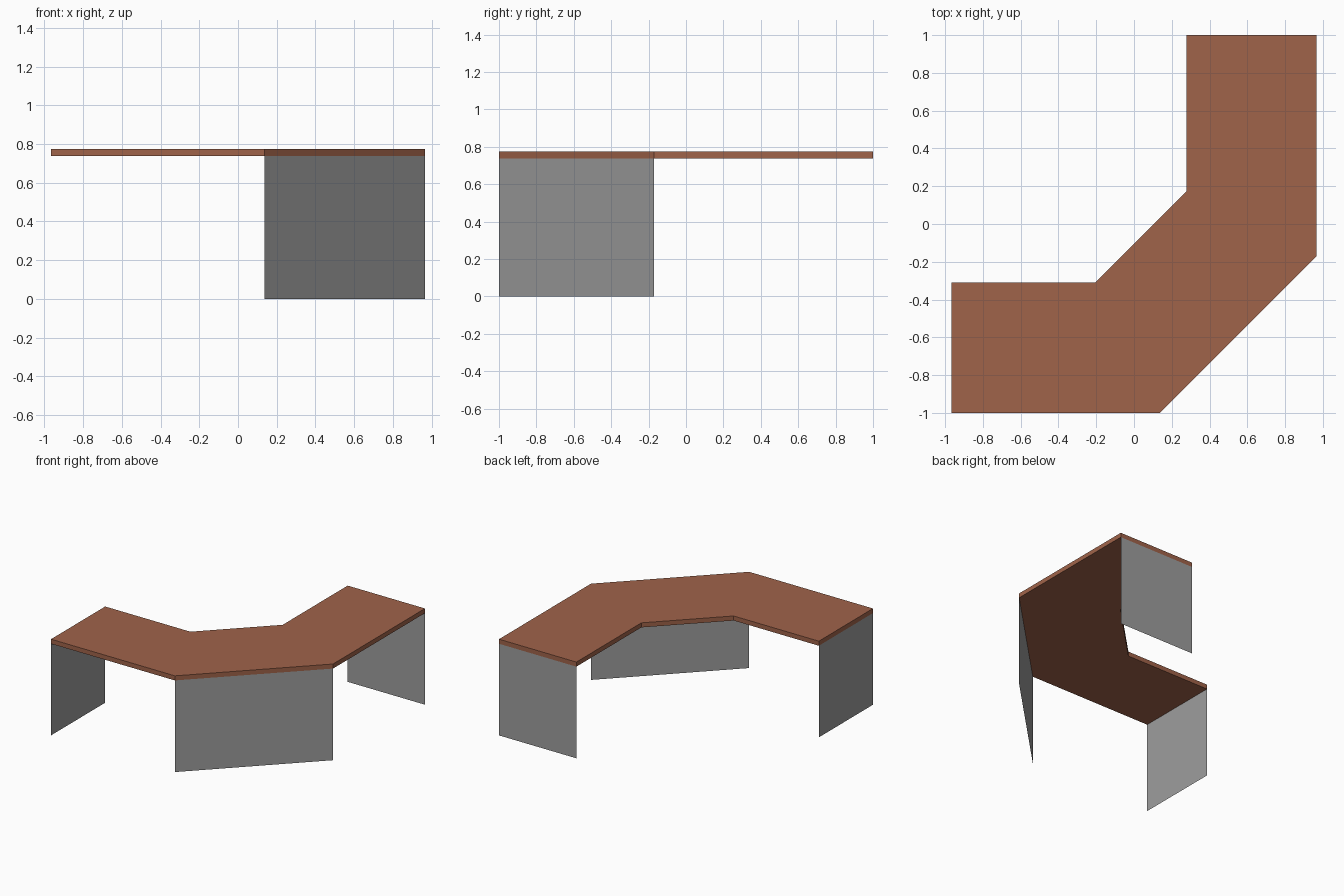
import bpy
import bmesh

cube = bpy.data.objects.get("Cube")
if cube:
    bpy.data.objects.remove(cube, do_unlink=True)

TOP, UNDER = 0.775, 0.738


def material(name, rgb):
    mat = bpy.data.materials.new(name)
    mat.use_nodes = True
    color = (*rgb, 1.0)
    mat.diffuse_color = color
    bsdf = mat.node_tree.nodes["Principled BSDF"]
    bsdf.inputs["Base Color"].default_value = color
    bsdf.inputs["Roughness"].default_value = 0.7
    return mat


def finish(name, bm, mat):
    mesh = bpy.data.meshes.new(name)
    bm.to_mesh(mesh)
    bm.free()
    mesh.materials.append(mat)
    obj = bpy.data.objects.new(name, mesh)
    bpy.context.collection.objects.link(obj)
    return obj


def slab(name, outline, z0, z1, mat):
    """Extrude a flat outline upwards into a closed board."""
    bm = bmesh.new()
    face = bm.faces.new([bm.verts.new((x, y, z0)) for x, y in outline])
    result = bmesh.ops.extrude_face_region(bm, geom=[face], use_keep_orig=True)
    verts = [v for v in result["geom"] if isinstance(v, bmesh.types.BMVert)]
    bmesh.ops.translate(bm, vec=(0, 0, z1 - z0), verts=verts)
    bmesh.ops.recalc_face_normals(bm, faces=bm.faces)
    return finish(name, bm, mat)


def panel(name, a, b, mat):
    """Thin sheet standing on the floor below the edge from a to b."""
    bm = bmesh.new()
    corners = [(*a, 0), (*b, 0), (*b, UNDER), (*a, UNDER)]
    bm.faces.new([bm.verts.new(c) for c in corners])
    return finish(name, bm, mat)


wood = material("brown wood", (0.35, 0.125, 0.068))
grey = material("grey panel", (0.34, 0.34, 0.34))

# Angled desktop, counter-clockwise from its front left-hand corner
outline = [(-0.966, -1.0), (0.138, -1.0), (0.966, -0.17), (0.966, 1.0),
           (0.277, 1.0), (0.277, 0.173), (-0.207, -0.311), (-0.966, -0.311)]
slab("desktop", outline, UNDER, TOP, wood)

# Supporting panels under both ends and the outer diagonal edge
for name, i, j in (("right_end_panel", 7, 0),
                   ("corner_panel", 1, 2),
                   ("back_end_panel", 3, 4)):
    panel(name, outline[i], outline[j], grey)
